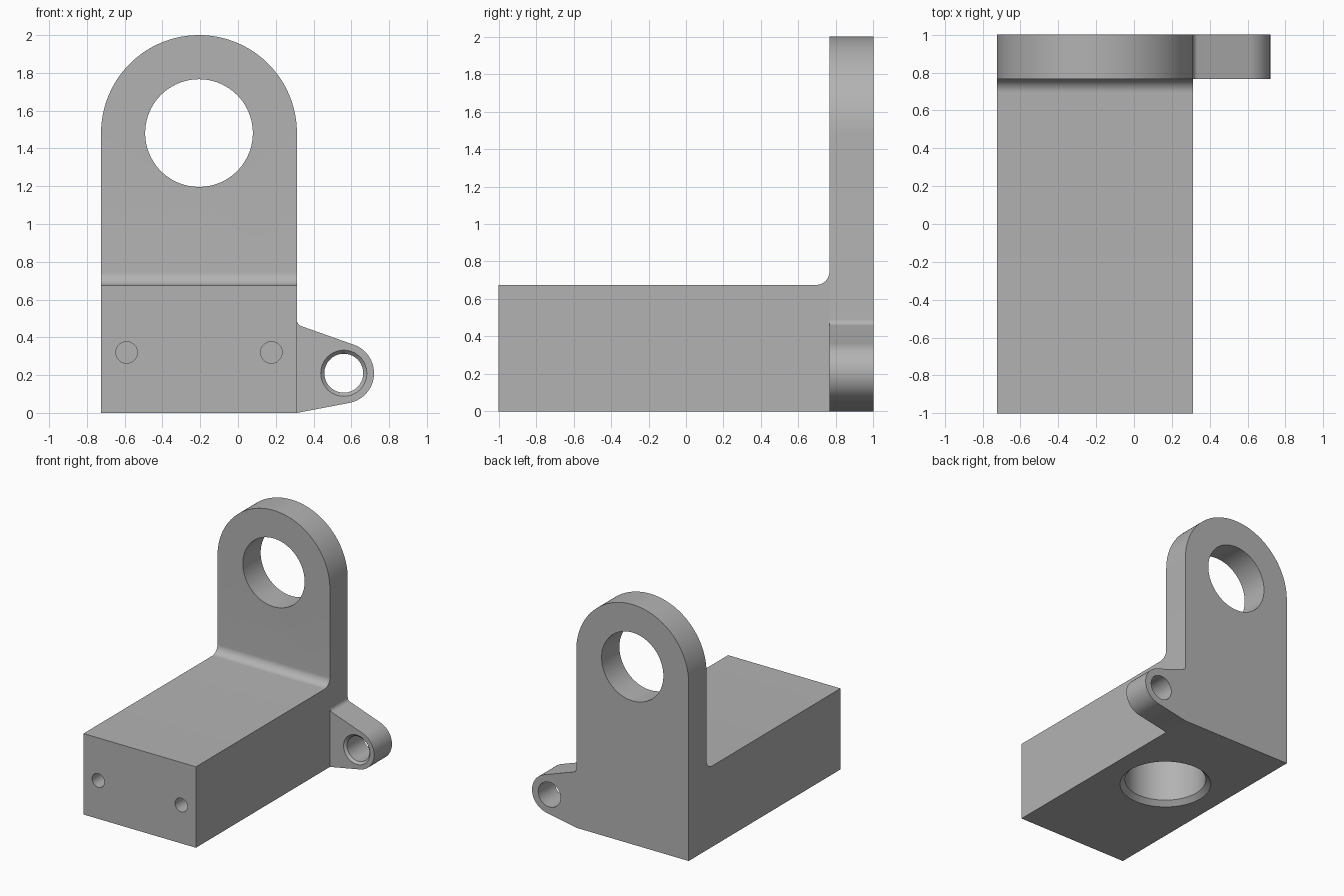
import bpy
import bmesh
from math import sin, cos, pi, radians
from mathutils import Vector, Matrix

cube = bpy.data.objects.get("Cube")
if cube:
    bpy.data.objects.remove(cube, do_unlink=True)

grey = bpy.data.materials.new("machined grey")
grey.use_nodes = True
colour = (0.45, 0.45, 0.45, 1)
grey.diffuse_color = colour
grey.node_tree.nodes["Principled BSDF"].inputs["Base Color"].default_value = colour

LEFT, RIGHT = -0.725, 0.312
MID = (LEFT + RIGHT) / 2
ARCH_R = (RIGHT - LEFT) / 2
ARCH_Z = 2 - ARCH_R
PLATE_Y, BLOCK_Z = 0.765, 0.675
EAR = (0.56, 0.21)


def arc(cx, cy, r, start, end, n):
    angles = [radians(start + (end - start) * i / n) for i in range(n + 1)]
    return [(cx + r * cos(a), cy + r * sin(a)) for a in angles]


def make_object(name, bm):
    bmesh.ops.recalc_face_normals(bm, faces=bm.faces)
    mesh = bpy.data.meshes.new(name)
    bm.to_mesh(mesh)
    bm.free()
    mesh.materials.append(grey)
    obj = bpy.data.objects.new(name, mesh)
    bpy.context.collection.objects.link(obj)
    return obj


def extrude(name, points, offset):
    """Fill a 3D outline and pull it along offset."""
    bm = bmesh.new()
    face = bm.faces.new([bm.verts.new(p) for p in points])
    result = bmesh.ops.extrude_face_region(bm, geom=[face], use_keep_orig=True)
    moved = [v for v in result["geom"] if isinstance(v, bmesh.types.BMVert)]
    bmesh.ops.translate(bm, verts=moved, vec=offset)
    return make_object(name, bm)


def combine(target, other, operation):
    mod = target.modifiers.new(operation, "BOOLEAN")
    mod.operation, mod.solver, mod.object = operation, "EXACT", other
    bpy.context.view_layer.objects.active = target
    bpy.ops.object.modifier_apply(modifier=mod.name)
    bpy.data.objects.remove(other, do_unlink=True)


def drill(target, mouth, direction, r, depth, chamfer=0, sides=96):
    """Cut a round hole from its mouth inwards, with an optional chamfer."""
    direction = Vector(direction)
    turn = direction.to_track_quat("Z", "Y").to_matrix().to_4x4()
    over = 0.02
    cuts = [(r, r, -over, depth)]
    if chamfer:
        cuts.append((r + chamfer + over, r, -over, chamfer))
    for r1, r2, start, end in cuts:
        bm = bmesh.new()
        centre = Vector(mouth) + direction * (start + end) / 2
        bmesh.ops.create_cone(bm, cap_ends=True, segments=sides, radius1=r1,
                              radius2=r2, depth=end - start,
                              matrix=Matrix.Translation(centre) @ turn)
        combine(target, make_object("cutter", bm), "DIFFERENCE")


# Upright plate with arched top and side ear
outline = [(LEFT, 0), (RIGHT, 0)]
outline += arc(*EAR, 0.16, -80, 70, 36)
outline += arc(0.347, 0.492, 0.035, 250, 180, 8)
outline += arc(MID, ARCH_Z, ARCH_R, 0, 180, 72)
bracket = extrude("bracket", [(x, PLATE_Y, z) for x, z in outline],
                  (0, 1 - PLATE_Y, 0))

# Base block with a fillet running up into the plate
fillet = 0.07
side = [(0.9, 0), (-1, 0), (-1, BLOCK_Z)]
side += arc(PLATE_Y - fillet, BLOCK_Z + fillet, fillet, -90, 0, 12)
side += [(0.9, BLOCK_Z + fillet)]
block = extrude("base_block", [(LEFT, y, z) for y, z in side],
                (RIGHT - LEFT, 0, 0))
combine(bracket, block, "UNION")

# Large plate hole and chamfered ear hole
drill(bracket, (MID, PLATE_Y, ARCH_Z), (0, 1, 0), 0.285, 0.3)
drill(bracket, (EAR[0], PLATE_Y, EAR[1]), (0, 1, 0), 0.103, 0.3, 0.019)

# Blind chamfered bore underneath
drill(bracket, (MID, 0.137, 0), (0, 0, 1), 0.317, 0.5, 0.039)

# Two small blind holes in the front face
for dx in (-0.383, 0.383):
    drill(bracket, (MID + dx, -1, 0.32), (0, 1, 0), 0.057, 0.35, sides=48)

bpy.ops.object.select_all(action="DESELECT")
bracket.select_set(True)
bpy.context.view_layer.objects.active = bracket
bpy.ops.object.shade_smooth_by_angle(angle=pi / 6)
